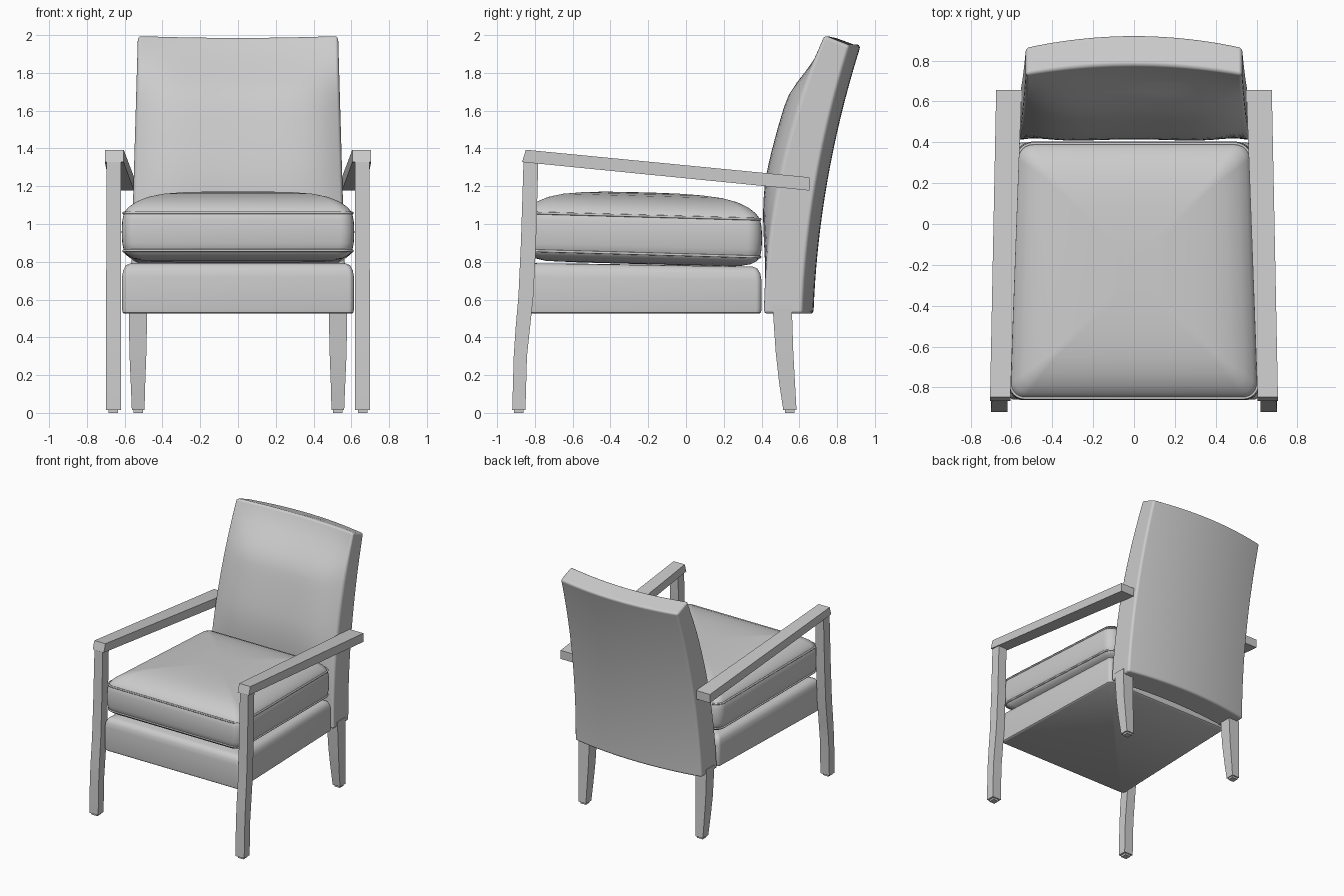
import bpy, bmesh
from math import sin, cos, pi, radians

if "Cube" in bpy.data.objects:
    bpy.data.objects.remove(bpy.data.objects["Cube"])


def loft(name, rings, angle=30, mirror=False):
    """Skin equal-length closed rings and cap both ends."""
    bm = bmesh.new()
    vs = [[bm.verts.new(p) for p in r] for r in rings]
    n = len(rings[0])
    for a, b in zip(vs, vs[1:]):
        for i in range(n):
            j = (i + 1) % n
            bm.faces.new((a[i], a[j], b[j], b[i]))
    bm.faces.new(vs[0][::-1])
    bm.faces.new(vs[-1])
    bmesh.ops.recalc_face_normals(bm, faces=bm.faces)
    me = bpy.data.meshes.new(name)
    bm.to_mesh(me)
    bm.free()
    me.shade_smooth()
    if angle:
        me.set_sharp_from_angle(angle=radians(angle))
    ob = bpy.data.objects.new(name, me)
    bpy.context.collection.objects.link(ob)
    if mirror:
        ob.modifiers.new("Mirror", 'MIRROR')
    return ob


def box_ring(x0, x1, y0, y1, z):
    return [(x0, y0, z), (x1, y0, z), (x1, y1, z), (x0, y1, z)]


Y0, Y1 = -0.86, 0.40


def plan(inset, z, slope, radius, front=0.615, back=0.575):
    """Rounded, slightly tapered seat outline, tilted down to the back."""
    cy, hl = (Y0 + Y1) / 2, (Y1 - Y0) / 2 - inset
    r = max(radius - inset * 0.3, 0.02)
    pts = []
    for q, (sx, sy) in enumerate([(1, 1), (-1, 1), (-1, -1), (1, -1)]):
        for k in range(7):
            a = (q + k / 6) * pi / 2
            y = cy + sy * (hl - r) + r * sin(a)
            f = (y - Y0) / (Y1 - Y0)
            hw = front + (back - front) * f - inset
            pts.append((sx * (hw - r) + r * cos(a), y, z - slope * f))
    return pts


# Upholstered seat base
base = [(0.012, 0.525, 0), (0.003, 0.532, 0), (0, 0.55, 0), (0, 0.72, 0.02),
        (0.006, 0.755, 0.02), (0.02, 0.782, 0.02), (0.045, 0.793, 0.02), (0.2, 0.795, 0.02)]
loft("seat_base", [plan(d, z, s, 0.03) for d, z, s in base], 40)

# Loose crowned seat cushion
cush = [(0.3, 0.805), (0.12, 0.808), (0.06, 0.82), (0.025, 0.838), (0.008, 0.86),
        (0, 0.90), (-0.003, 0.96), (0, 1.02), (0.008, 1.06), (0.03, 1.09),
        (0.07, 1.12), (0.13, 1.147), (0.21, 1.166), (0.31, 1.177), (0.42, 1.183), (0.54, 1.185)]
loft("seat_cushion", [plan(d, z, 0.035, 0.075) for d, z in cush], 0)

# Piping around the cushion
for label, z in (("upper", 1.06), ("lower", 0.86)):
    cu = bpy.data.curves.new(label + "_piping", 'CURVE')
    cu.dimensions = '3D'
    cu.bevel_depth = 0.007
    cu.bevel_resolution = 2
    pts = plan(0.007, z, 0.035, 0.075)
    sp = cu.splines.new('POLY')
    sp.points.add(len(pts) - 1)
    for p, co in zip(sp.points, pts):
        p.co = (*co, 1)
    sp.use_cyclic_u = True
    bpy.context.collection.objects.link(bpy.data.objects.new(label + "_piping", cu))


def ease(v):
    v = max(0, min(1, v))
    return v * v * (3 - 2 * v)


# Curved, raked backrest with padded front
rings = []
us = [i / 10 - 1 for i in range(21)]
for k in range(25):
    t = k / 24
    w = 0.573 - 0.043 * t
    pad = 0.12 * ease(t / 0.6 + 0.1) * ease((1 - t) / 0.24)
    front = [(u * w, 0.41 + 0.04 * t + 0.28 * t * t + (1 - u * u) * 0.048 - pad * (1 - u ** 4),
              0.525 + 1.475 * t - 0.01 * t * (1 - u * u)) for u in us]
    rear = [(u * w, 0.675 + 0.05 * t + 0.20 * t * t - 0.058 * u * u,
             0.525 + 1.42 * t) for u in reversed(us)]
    rings.append(front + rear)
back = loft("backrest", rings, 0)
bev = back.modifiers.new("Bevel", 'BEVEL')
bev.width = 0.018
bev.segments = 3
bev.limit_method = 'ANGLE'
bev.angle_limit = radians(45)
bev.harden_normals = True

# Front legs rising to the arms
fl = [(0.015, 0.70, -0.92, -0.85), (0.30, 0.70, -0.912, -0.842), (0.45, 0.699, -0.902, -0.826),
      (0.62, 0.698, -0.887, -0.808), (0.9, 0.697, -0.874, -0.794), (1.335, 0.695, -0.86, -0.782)]
loft("front_leg", [box_ring(0.62, x, a, b, z) for z, x, a, b in fl], 30, True)

# Splayed back legs
bl = [(0.015, 0.495, 0.562, 0.515, 0.585), (0.16, 0.491, 0.568, 0.493, 0.577),
      (0.32, 0.485, 0.575, 0.475, 0.568), (0.57, 0.48, 0.578, 0.458, 0.56)]
loft("back_leg", [box_ring(a, b, c, d, z) for z, a, b, c, d in bl], 30, True)

# Foot glides
for name, x, y in (("front_glide", 0.66, -0.885), ("back_glide", 0.528, 0.55)):
    loft(name, [box_ring(x - 0.025, x + 0.025, y - 0.025, y + 0.025, z) for z in (0, 0.016)], 30, True)

# Sloping armrests
loft("armrest", [
    [(0.605, -0.868, 1.328), (0.705, -0.868, 1.328), (0.705, -0.848, 1.393), (0.605, -0.848, 1.393)],
    [(0.55, 0.655, 1.177), (0.675, 0.655, 1.177), (0.675, 0.655, 1.247), (0.55, 0.655, 1.247)],
], 30, True)
